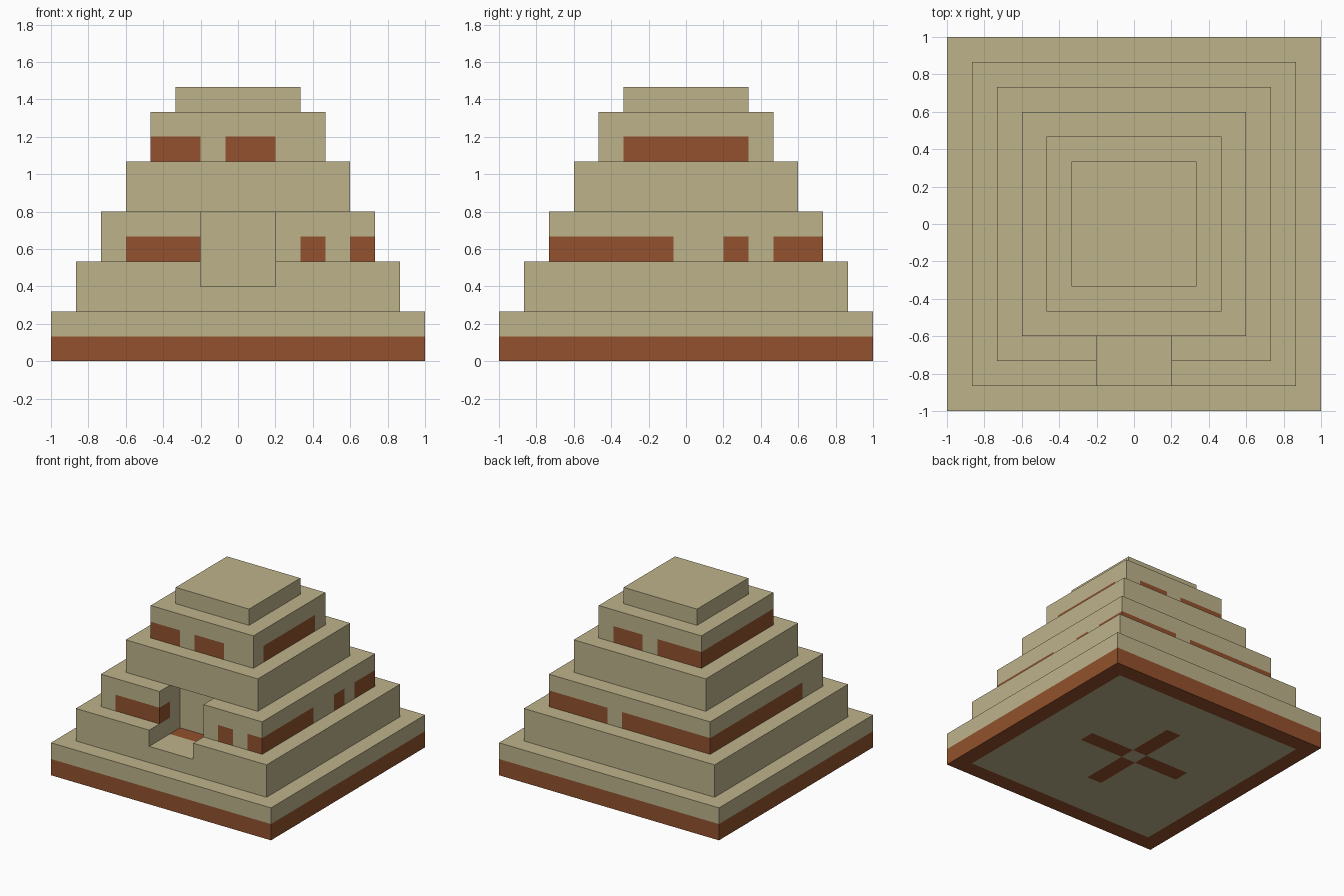
import bpy, bmesh
from mathutils import Vector, Matrix

cube = bpy.data.objects.get("Cube")
if cube:
    bpy.data.objects.remove(cube, do_unlink=True)

B = 2 / 15  # one building block


def material(name, rgb):
    m = bpy.data.materials.new(name)
    m.use_nodes = True
    m.diffuse_color = (*rgb, 1)
    m.node_tree.nodes["Principled BSDF"].inputs["Base Color"].default_value = (*rgb, 1)
    return m


SAND = material("sandstone", (0.51, 0.45, 0.26))
CLAY = material("burnt_clay", (0.29, 0.083, 0.026))


def box(name, lo, hi):
    """Box between two corners given in blocks."""
    lo, hi = Vector(lo) * B, Vector(hi) * B
    bm = bmesh.new()
    bmesh.ops.create_cube(bm, size=1, matrix=Matrix.Translation((lo + hi) / 2)
                          @ Matrix.Diagonal((*(hi - lo), 1)))
    mesh = bpy.data.meshes.new(name)
    bm.to_mesh(mesh)
    bm.free()
    ob = bpy.data.objects.new(name, mesh)
    bpy.context.collection.objects.link(ob)
    mesh.materials.append(SAND)
    mesh.materials.append(CLAY)
    return ob


def carve(ob, cutter):
    mod = ob.modifiers.new("doorway", 'BOOLEAN')
    mod.operation, mod.solver, mod.object = 'DIFFERENCE', 'EXACT', cutter
    bpy.context.view_layer.objects.active = ob
    bpy.ops.object.modifier_apply(modifier=mod.name)


def paint(ob, rule):
    """Cut the faces along the block joints, then colour each by a rule."""
    bm = bmesh.new()
    bm.from_mesh(ob.data)
    for axis in range(3):
        for i in range(-7, 12):
            co, no = Vector(), Vector()
            co[axis] = i * B if axis == 2 else (i + 0.5) * B
            no[axis] = 1
            bmesh.ops.bisect_plane(bm, geom=bm.verts[:] + bm.edges[:] + bm.faces[:],
                                   plane_co=co, plane_no=no, dist=1e-5)
    bm.normal_update()
    for f in bm.faces:
        f.material_index = int(rule(f.calc_center_median() / B, f.normal))
    bm.to_mesh(ob.data)
    bm.free()


def band(row, half, front, right, back, left):
    """Rule for clay blocks in one row of the four outer walls."""
    def rule(c, n):
        if int(c.z) != row or abs(n.z) > 0.5:
            return False
        if abs(n.y) > 0.5:
            return abs(c.y) > half - 0.1 and round(c.x) in (front if n.y < 0 else back)
        if abs(c.x) > half - 0.1:
            return round(c.y) in (right if n.x > 0 else left)
        return n.x > 0 and round(c.y) == -5  # doorway corner block
    return rule


def base_rule(c, n):
    if n.z < -0.5:  # underside: border and four arms
        x, y = abs(round(c.x)), abs(round(c.y))
        return max(x, y) == 7 or (min(x, y) == 0 and 1 <= max(x, y) <= 3)
    return abs(n.z) < 0.5 and c.z < 1


# Stepped tiers
names = ["base_tier", "second_tier", "third_tier", "fourth_tier", "fifth_tier", "top_tier"]
tiers = []
for i, name in enumerate(names):
    h = 7.5 - i
    tiers.append(box(name, (-h, -h, 2 * i), (h, h, min(2 * i + 2, 11))))

# Doorway recess
cutter = box("doorway_cutter", (-1.5, -9, 3), (1.5, -3.5, 7))
carve(tiers[1], cutter)
carve(tiers[2], cutter)
bpy.data.objects.remove(cutter, do_unlink=True)

# Clay base course, threshold and wall bands
paint(tiers[0], base_rule)
paint(tiers[1], lambda c, n: n.z > 0.5 and c.z < 3.5 and c.y > -4.5)
paint(tiers[2], band(4, 5.5, {-4, -3, -2, 3, 5}, {-5, -4, -3, -2, -1, 2, 4, 5},
                     set(range(-5, 6)) - {1}, set(range(-3, 6))))
paint(tiers[4], band(8, 3.5, {-3, -2, 0, 1}, set(range(-2, 3)),
                     {-3, -2, -1, 1, 2}, set(range(-3, 4))))
